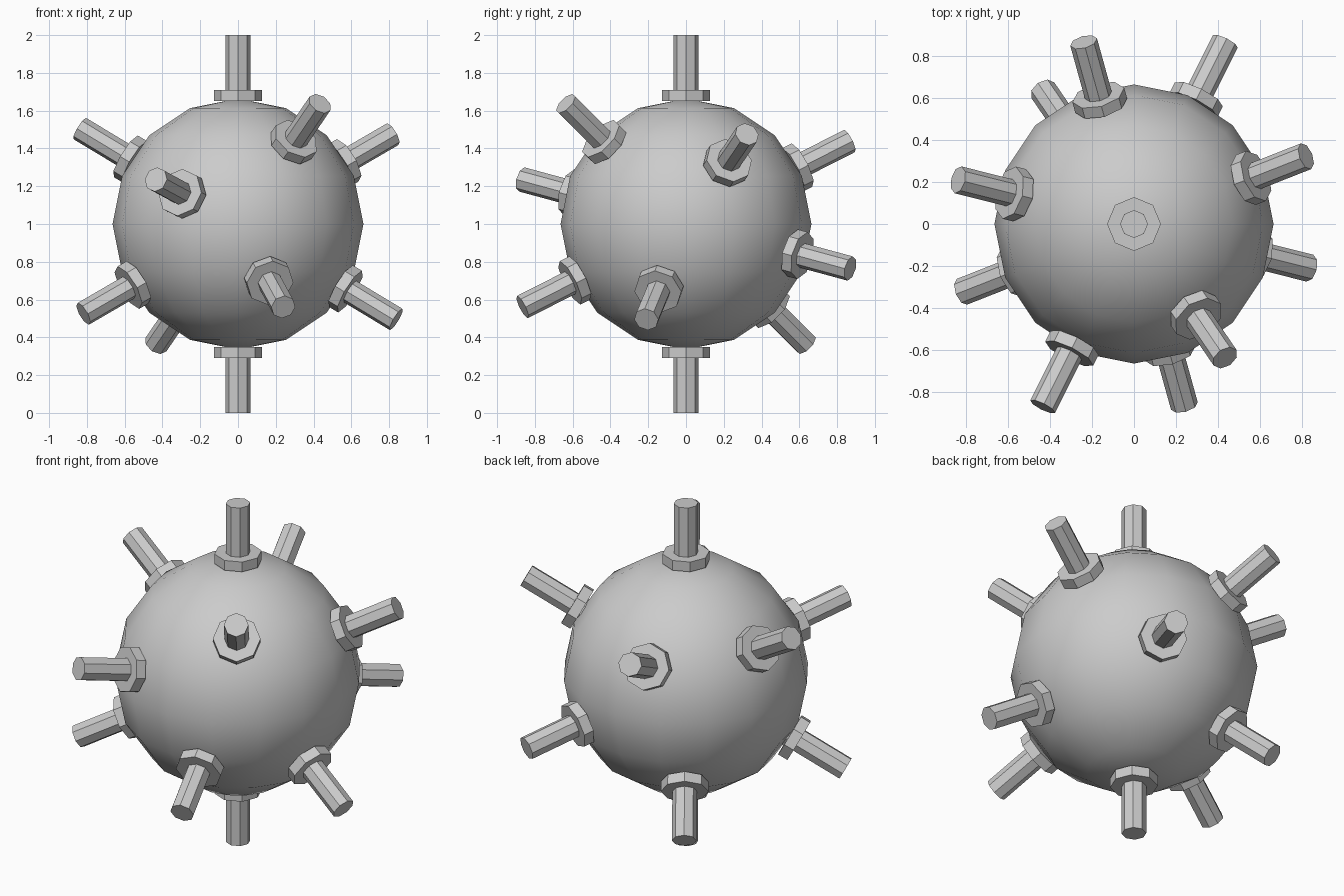
import bpy
from math import pi
from mathutils import Vector, Matrix

cube = bpy.data.objects.get("Cube")
if cube:
    bpy.data.objects.remove(cube, do_unlink=True)

CENTRE = Vector((0, 0, 1))
HULL_R = 0.664

grey = bpy.data.materials.new("steel_grey")
grey.use_nodes = True
grey.diffuse_color = (0.6, 0.6, 0.6, 1)
grey.node_tree.nodes["Principled BSDF"].inputs["Base Color"].default_value = (0.6, 0.6, 0.6, 1)


def finish(name):
    ob = bpy.context.object
    ob.name = name
    ob.data.materials.append(grey)
    return ob


def radial_prism(name, axis, radius, inner, outer):
    """Eight-sided prism standing on the hull along the given direction."""
    bpy.ops.mesh.primitive_cylinder_add(vertices=8, radius=radius, depth=outer - inner)
    ob = finish(name)
    turn = Matrix.Rotation(axis.to_2d().angle_signed(Vector((1, 0)), 0), 4, 'Z') @ \
        Matrix.Rotation(axis.angle(Vector((0, 0, 1))), 4, 'Y')
    ob.matrix_world = Matrix.Translation(CENTRE + axis * (inner + outer) / 2) @ turn


# Round hull, coarse but smooth shaded
bpy.ops.mesh.primitive_uv_sphere_add(segments=16, ring_count=8, radius=HULL_R, location=CENTRE)
finish("hull")
bpy.ops.object.shade_smooth()

# Spikes come in opposite pairs, each with a collar at its foot
directions = {
    "top": (0, 0, 1),
    "front_upper": (0.434, -0.637, 0.638),
    "front_middle": (-0.435, -0.87, 0.236),
    "front_lower": (0.24, -0.867, -0.44),
    "left_upper": (0.82, 0.323, 0.476),
    "right_upper": (-0.837, 0.21, 0.505),
}
for label, d in directions.items():
    for side, sign in (("", 1), ("_opposite", -1)):
        axis = Vector(d).normalized() * sign
        radial_prism(f"collar_{label}{side}", axis, 0.128, 0.651, 0.709)
        radial_prism(f"spike_{label}{side}", axis, 0.066, 0.62, 1.0)
